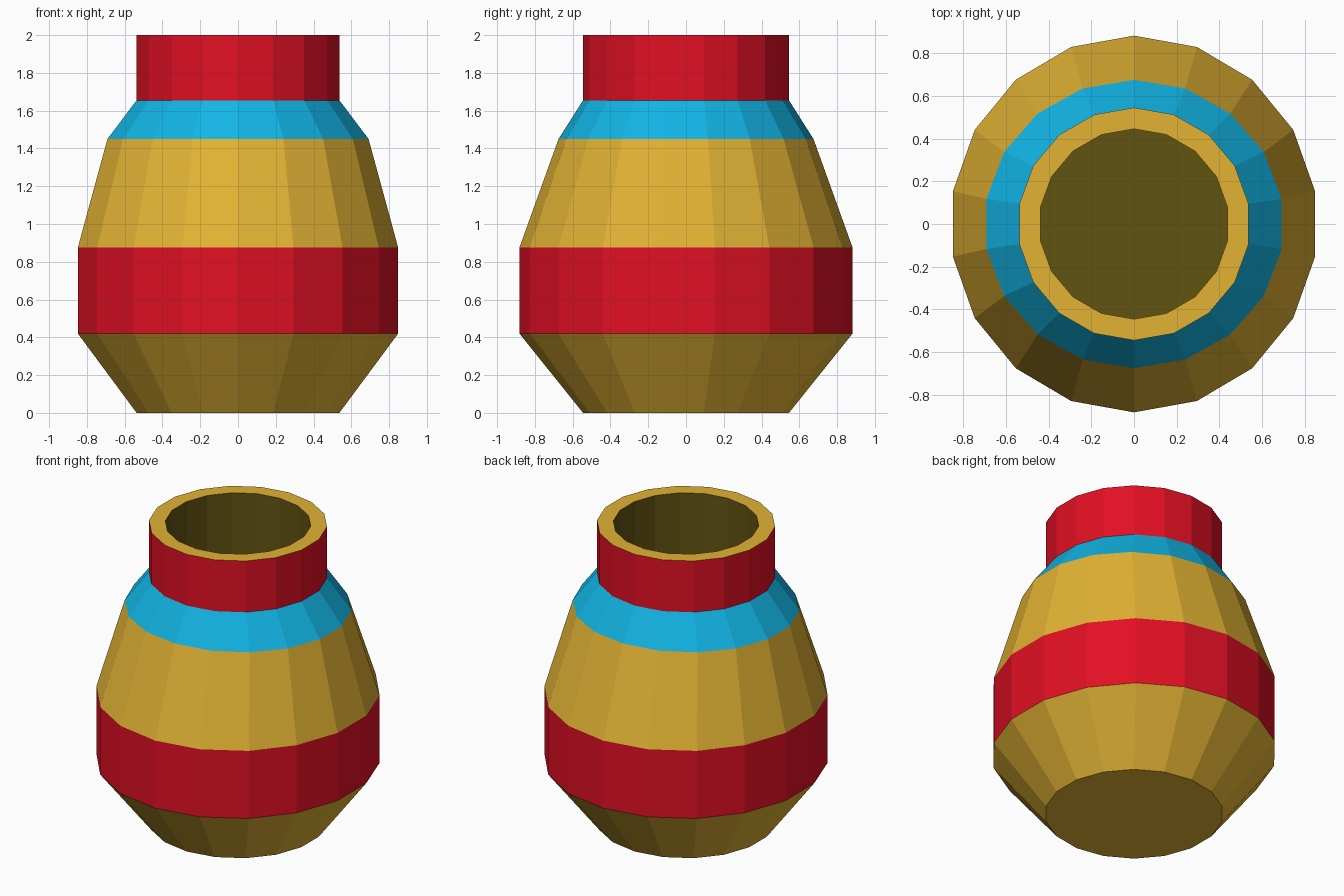
import bpy, bmesh, math

if "Cube" in bpy.data.objects:
    bpy.data.objects.remove(bpy.data.objects["Cube"])

SIDES = 18


def material(name, rgb):
    m = bpy.data.materials.new(name)
    m.diffuse_color = (*rgb, 1.0)
    m.use_nodes = True
    m.node_tree.nodes["Principled BSDF"].inputs["Base Color"].default_value = m.diffuse_color
    return m


gold = material("gold clay", (0.76, 0.445, 0.034))
red = material("red paint", (0.76, 0.005, 0.018))
blue = material("blue paint", (0.006, 0.456, 0.78))
dark = material("dark interior", (0.122, 0.087, 0.0056))
GOLD, RED, BLUE, DARK = range(4)

# Profile: x radius, y radius, height, colour of the band leading to the next ring
profile = [
    (0.545, 0.545, 0.00, GOLD),   # foot
    (0.861, 0.882, 0.42, RED),    # belly stripe
    (0.861, 0.882, 0.875, GOLD),  # upper body
    (0.702, 0.675, 1.45, BLUE),   # shoulder
    (0.545, 0.545, 1.655, RED),   # neck
    (0.545, 0.545, 2.00, GOLD),   # rim
    (0.445, 0.445, 2.00, DARK),   # inside wall
    (0.445, 0.445, 1.40, DARK),   # inside floor
]

bm = bmesh.new()
rings = []
for rx, ry, z, _ in profile:
    ring = []
    for i in range(SIDES):
        a = math.pi / 2 + 2 * math.pi * i / SIDES
        ring.append(bm.verts.new((rx * math.cos(a), ry * math.sin(a), z)))
    rings.append(ring)

# Bands between neighbouring rings
for k in range(len(rings) - 1):
    low, high = rings[k], rings[k + 1]
    for i in range(SIDES):
        j = (i + 1) % SIDES
        f = bm.faces.new((low[i], low[j], high[j], high[i]))
        f.material_index = profile[k][3]

# Base and inside floor
bm.faces.new(rings[0][::-1]).material_index = GOLD
bm.faces.new(rings[-1]).material_index = DARK
bmesh.ops.recalc_face_normals(bm, faces=bm.faces[:])

mesh = bpy.data.meshes.new("pot")
bm.to_mesh(mesh)
bm.free()
for m in (gold, red, blue, dark):
    mesh.materials.append(m)
pot = bpy.data.objects.new("pot", mesh)
bpy.context.collection.objects.link(pot)
